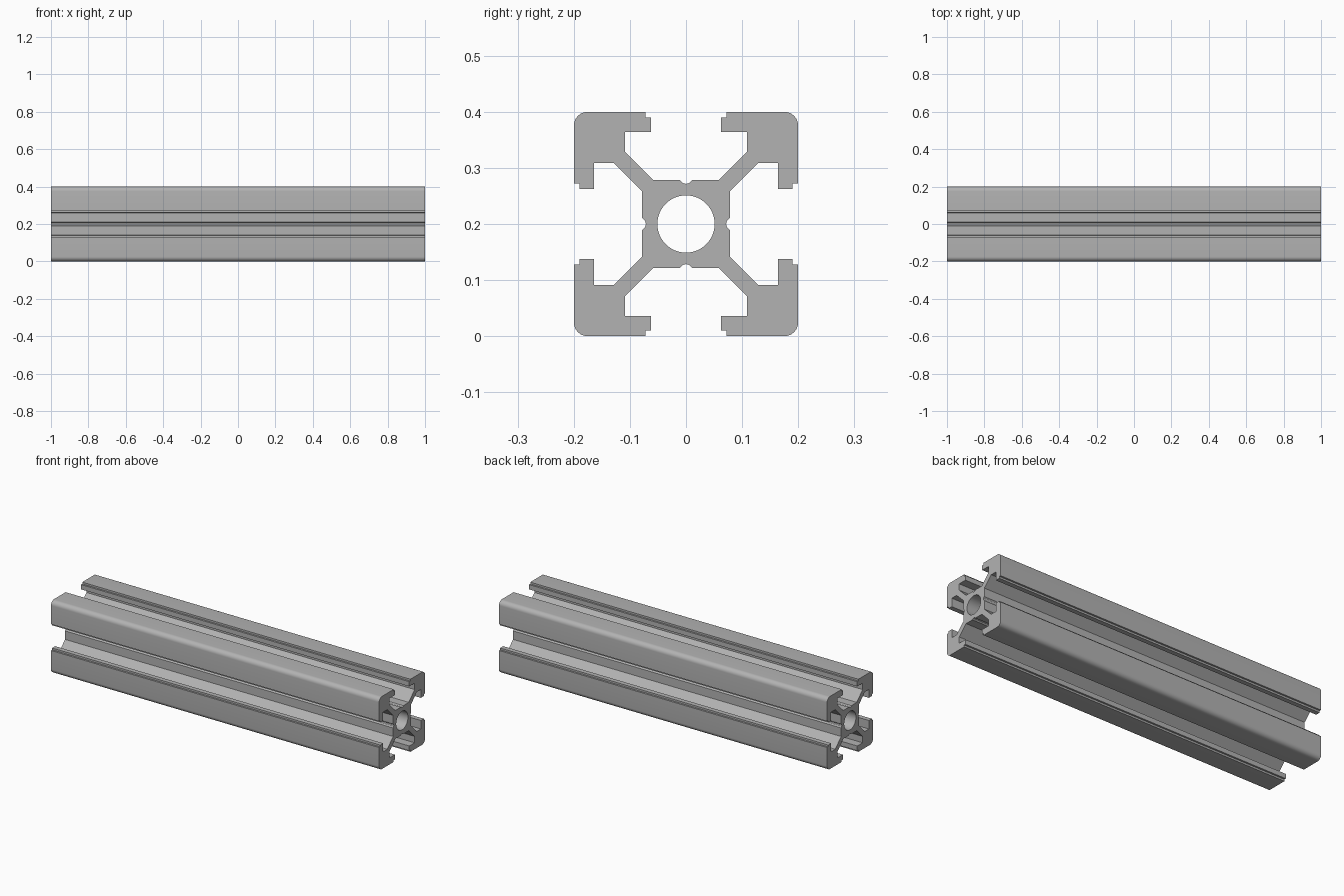
import bpy, bmesh
from math import sin, cos, pi

cube = bpy.data.objects.get("Cube")
if cube:
    bpy.data.objects.remove(cube, do_unlink=True)

LENGTH, HALF = 2.0, 0.2
BORE, CORNER = 0.051, 0.025


def arc(centre, radius, start, end, steps):
    """Points along a circular arc around (centre, centre)."""
    angles = [start + (end - start) * i / steps for i in range(steps + 1)]
    return [(centre + radius * cos(a), centre + radius * sin(a)) for a in angles]


# Material
metal = bpy.data.materials.new("aluminium grey")
metal.use_nodes = True
colour = (0.45, 0.45, 0.45, 1)
metal.diffuse_color = colour
metal.node_tree.nodes["Principled BSDF"].inputs["Base Color"].default_value = colour

# Half of one quarter: core notch, diagonal web, slot wall, lip
side = [(0, 0.0715), (0.006, 0.073), (0.011, 0.078), (0.058, 0.078),
        (0.109, 0.129), (0.109, 0.164), (0.0625, 0.164), (0.0625, 0.19),
        (0.0725, 0.19), (0.0725, HALF)]
quarter = (arc(0, BORE, 0, pi / 2, 16) + side
           + arc(HALF - CORNER, CORNER, pi / 2, 0, 8)
           + [(v, u) for u, v in reversed(side)])

# Turn the quarter four times, weld, and extrude along x
bm = bmesh.new()
for turn in range(4):
    bm.faces.new([bm.verts.new((-LENGTH / 2, u, HALF + v)) for u, v in quarter])
    quarter = [(-v, u) for u, v in quarter]
bmesh.ops.remove_doubles(bm, verts=bm.verts, dist=0.0001)
extruded = bmesh.ops.extrude_face_region(bm, geom=bm.faces[:])
bmesh.ops.translate(bm, vec=(LENGTH, 0, 0),
                    verts=[g for g in extruded["geom"] if isinstance(g, bmesh.types.BMVert)])
bmesh.ops.recalc_face_normals(bm, faces=bm.faces)

mesh = bpy.data.meshes.new("slotted_extrusion")
bm.to_mesh(mesh)
bm.free()
mesh.materials.append(metal)
rail = bpy.data.objects.new("slotted_extrusion", mesh)
bpy.context.collection.objects.link(rail)

# Round the corners and bore, keep the slot edges crisp
bpy.ops.object.select_all(action="DESELECT")
rail.select_set(True)
bpy.context.view_layer.objects.active = rail
bpy.ops.object.shade_smooth_by_angle(angle=pi / 6)
